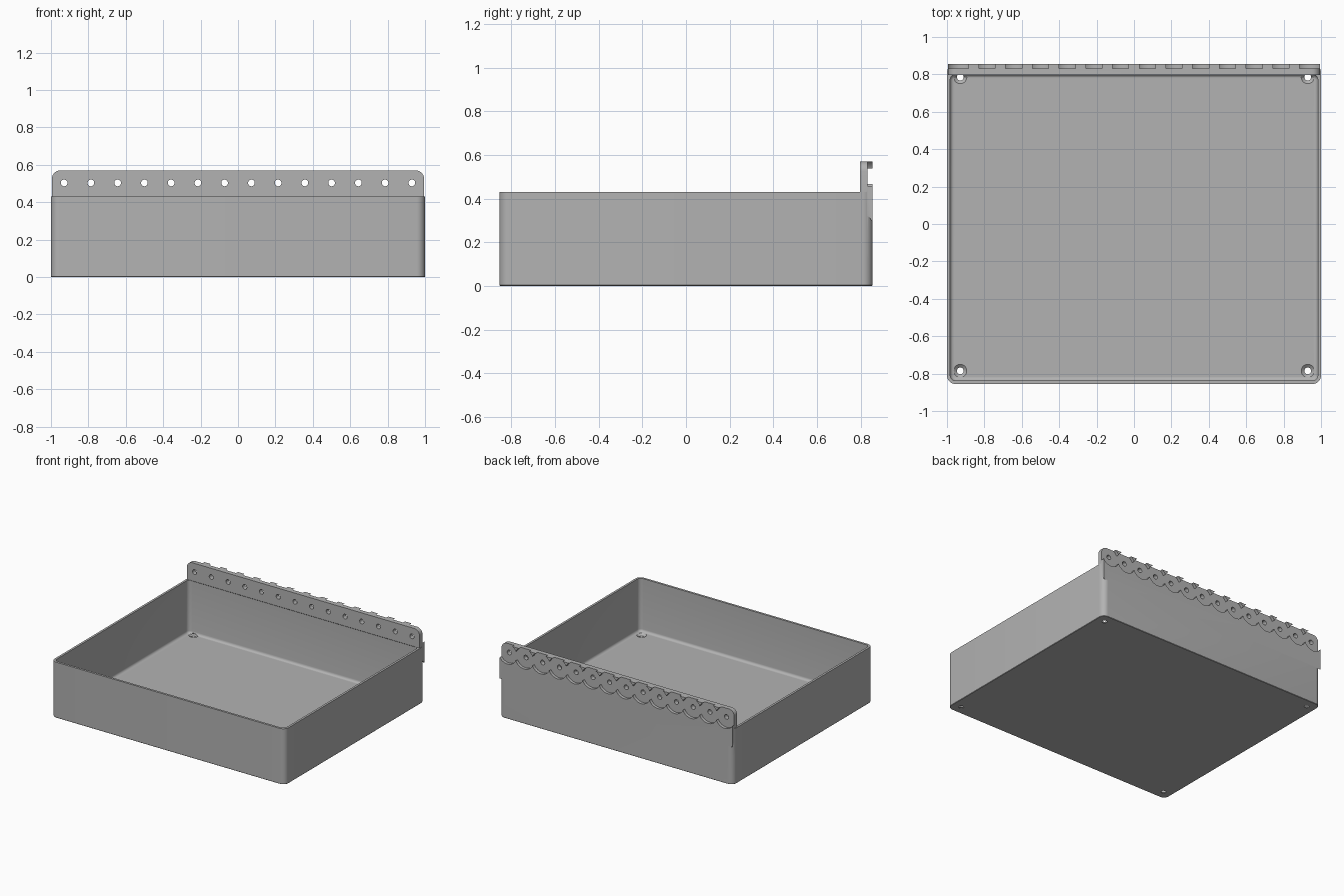
import bpy
import bmesh
from math import sin, cos, pi, radians
from mathutils import Matrix, Vector

cube = bpy.data.objects.get("Cube")
if cube:
    bpy.data.objects.remove(cube, do_unlink=True)

grey = bpy.data.materials.new("plain grey")
grey.use_nodes = True
grey.diffuse_color = (0.45, 0.45, 0.45, 1)
grey.node_tree.nodes["Principled BSDF"].inputs["Base Color"].default_value = (0.45, 0.45, 0.45, 1)

HALF_Y = 0.855
RIM = 0.43
FLOOR = 0.02
PANEL_FRONT = 0.797
PANEL_TOP = 0.57
HOLE_Z = 0.503
PITCH = 0.143
COUNT = 14


def make_object(name, bm):
    bmesh.ops.recalc_face_normals(bm, faces=bm.faces)
    mesh = bpy.data.meshes.new(name)
    bm.to_mesh(mesh)
    bm.free()
    mesh.materials.append(grey)
    obj = bpy.data.objects.new(name, mesh)
    bpy.context.collection.objects.link(obj)
    return obj


def combine(target, tool, operation):
    tool.hide_render = True
    mod = target.modifiers.new(operation, 'BOOLEAN')
    mod.operation = operation
    mod.solver = 'EXACT'
    mod.object = tool
    bpy.context.view_layer.objects.active = target
    bpy.ops.object.modifier_apply(modifier=mod.name)
    bpy.data.objects.remove(tool, do_unlink=True)


def rounded_ring(bm, x, y0, y1, r, z, steps=8):
    corners = [(x - r, y1 - r), (r - x, y1 - r), (r - x, y0 + r), (x - r, y0 + r)]
    ring = []
    for i, (cx, cy) in enumerate(corners):
        for s in range(steps + 1):
            a = (i + s / steps) * pi / 2
            ring.append(bm.verts.new((cx + r * cos(a), cy + r * sin(a), z)))
    return ring


def add_rod(bm, centre, r1, r2, depth, rotation=Matrix(), sides=32):
    bmesh.ops.create_cone(bm, cap_ends=True, segments=sides, radius1=r1, radius2=r2,
                          depth=depth, matrix=Matrix.Translation(centre) @ rotation)


# Tray: stacked rounded outlines, outside wall up and inside wall down
bm = bmesh.new()
rings = []
for inset, z in ((0.003, 0), (0, 0.003), (0, RIM)):
    rings.append(rounded_ring(bm, 1 - inset, inset - HALF_Y, HALF_Y - inset, 0.045 - inset, z))
rings.append(rounded_ring(bm, 0.983, -0.838, 0.8, 0.03, RIM))
for s in range(6):
    a = s / 5 * pi / 2
    d = 0.02 * (1 - cos(a))
    z = FLOOR + 0.02 * (1 - sin(a))
    rings.append(rounded_ring(bm, 0.983 - d, d - 0.838, 0.8 - d, 0.03 - d, z))
for low, high in zip(rings, rings[1:]):
    for i in range(len(low)):
        j = (i + 1) % len(low)
        bm.faces.new((low[i], low[j], high[j], high[i]))
bm.faces.new(rings[0])
bm.faces.new(rings[-1])
tray = make_object("tray", bm)

# Mounting panel: side profile swept across, with rounded top corners
bm = bmesh.new()
profile = [(PANEL_FRONT, PANEL_TOP), (HALF_Y, PANEL_TOP), (HALF_Y, 0.295),
           (0.815, 0.342), (0.815, RIM - 0.02), (PANEL_FRONT, RIM)]
face = bm.faces.new([bm.verts.new((-0.995, y, z)) for y, z in profile])
swept = bmesh.ops.extrude_face_region(bm, geom=[face])["geom"]
bmesh.ops.translate(bm, vec=Vector((1.99, 0, 0)),
                    verts=[v for v in swept if isinstance(v, bmesh.types.BMVert)])
top_ends = [e for e in bm.edges
            if all(v.co.z > PANEL_TOP - 0.001 for v in e.verts)
            and abs(e.verts[0].co.x - e.verts[1].co.x) < 0.001]
bmesh.ops.bevel(bm, geom=top_ends, offset=0.045, segments=8, profile=0.5, affect='EDGES')
panel = make_object("mounting_panel", bm)
combine(tray, panel, 'UNION')

# Overlapping round recesses on the back, cut in two alternating sets
along_y = Matrix.Rotation(pi / 2, 4, 'X')
centres = [(i - (COUNT - 1) / 2) * PITCH for i in range(COUNT)]
for start in (0, 1):
    bm = bmesh.new()
    for x in centres[start::2]:
        add_rod(bm, (x, 0.882, HOLE_Z), 0.08, 0.08, 0.1, along_y, 48)
    combine(tray, make_object("recess_cutter", bm), 'DIFFERENCE')

# Small holes through the panel
bm = bmesh.new()
for x in centres:
    add_rod(bm, (x, 0.82, HOLE_Z), 0.018, 0.018, 0.2, along_y, 24)
combine(tray, make_object("hole_cutter", bm), 'DIFFERENCE')

# Countersunk screw holes in the floor corners
for tool, z, r1, r2, depth in (("screw_cutter", 0, 0.018, 0.018, 0.06),
                               ("countersink_cutter", 0.0135, 0.018, 0.036, 0.015)):
    bm = bmesh.new()
    for x in (-0.929, 0.929):
        for y in (-0.785, 0.785):
            add_rod(bm, (x, y, z), r1, r2, depth)
    combine(tray, make_object(tool, bm), 'DIFFERENCE')

# Smooth the curves, keep the edges sharp
bpy.ops.object.select_all(action='DESELECT')
tray.select_set(True)
bpy.context.view_layer.objects.active = tray
bpy.ops.object.shade_smooth_by_angle(angle=radians(30))
